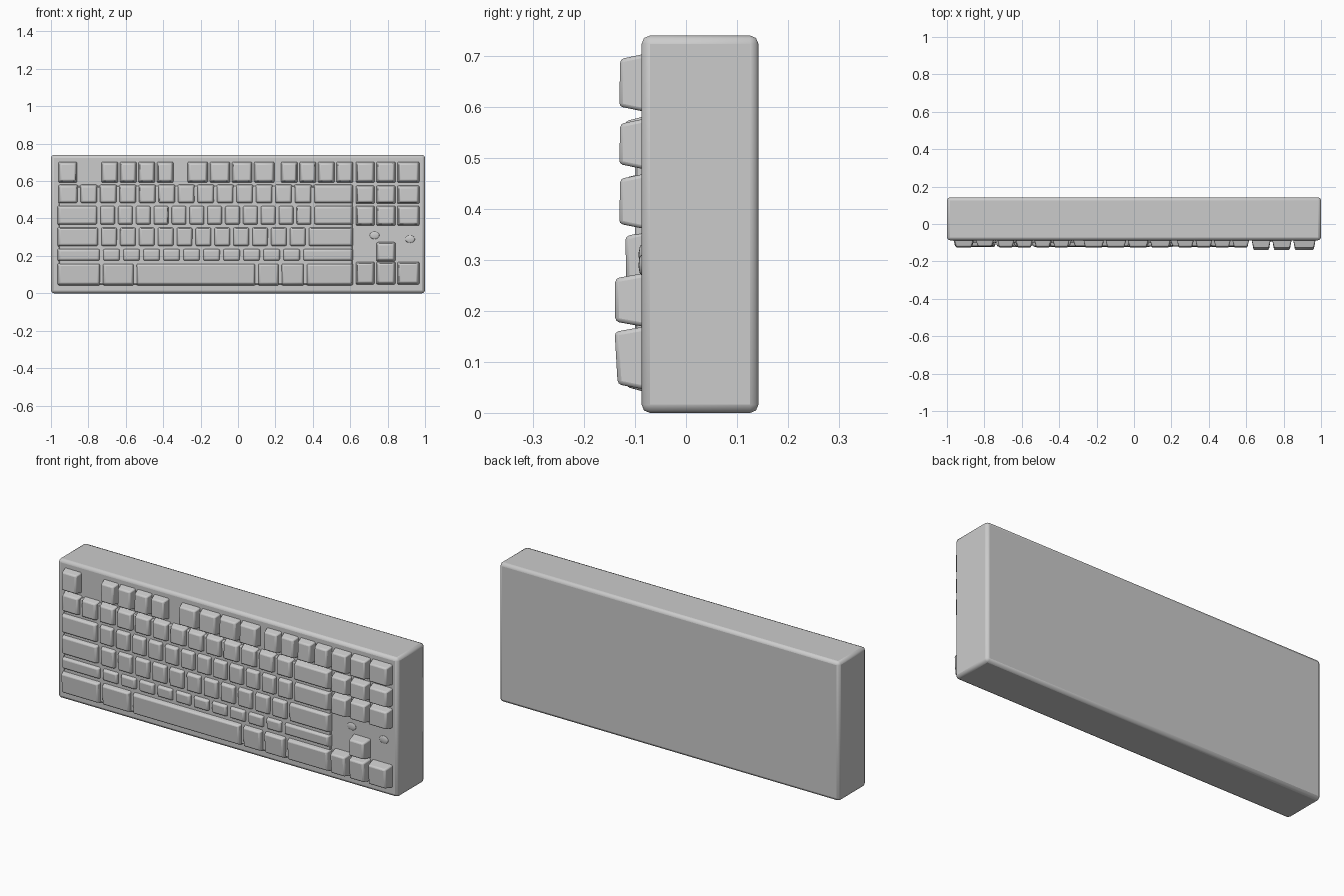
import bpy, bmesh

if "Cube" in bpy.data.objects:
    bpy.data.objects.remove(bpy.data.objects["Cube"])

FACE = -0.087  # front plane of the case


def finish(name, bm, bevel, segments=2):
    bmesh.ops.recalc_face_normals(bm, faces=bm.faces)
    me = bpy.data.meshes.new(name)
    bm.to_mesh(me)
    bm.free()
    ob = bpy.data.objects.new(name, me)
    bpy.context.collection.objects.link(ob)
    mod = ob.modifiers.new("soft_edges", "BEVEL")
    mod.width, mod.segments = bevel, segments
    mod.limit_method = "ANGLE"
    bpy.ops.object.select_all(action="DESELECT")
    ob.select_set(True)
    bpy.context.view_layer.objects.active = ob
    bpy.ops.object.shade_smooth_by_angle()
    return ob


def add_block(bm, x0, x1, z0, z1, back, front, taper=0.0, tilt=0.0):
    """Block facing -y; taper narrows the front, tilt raises its lower edge."""
    a = [bm.verts.new(p) for p in
         ((x0, back, z0), (x1, back, z0), (x1, back, z1), (x0, back, z1))]
    t = taper
    b = [bm.verts.new(p) for p in
         ((x0 + t, front - tilt, z0 + t), (x1 - t, front - tilt, z0 + t),
          (x1 - t, front + tilt, z1 - t), (x0 + t, front + tilt, z1 - t))]
    bm.faces.new(a)
    bm.faces.new(b)
    for i in range(4):
        j = (i + 1) % 4
        bm.faces.new((a[i], a[j], b[j], b[i]))


def split(x0, x1, n):
    return [x0 + (x1 - x0) * i / n for i in range(n + 1)]


def add_keys(bm, edges, z0, z1, front, tilt=0.0, gap=0.003):
    for x0, x1 in zip(edges, edges[1:]):
        add_block(bm, x0 + gap, x1 - gap, z0, z1, FACE + 0.01, front, 0.011, tilt)


# case
bm = bmesh.new()
add_block(bm, -1, 1, 0, 0.74, 0.142, FACE)
finish("case", bm, 0.016)

# shallow bed filling the gaps between main keys
bm = bmesh.new()
add_block(bm, -0.96, 0.615, 0.045, 0.575, FACE + 0.01, -0.1, 0.006)
finish("key_bed", bm, 0.004, 1)

# function row
bm = bmesh.new()
for edges in ([-0.965, -0.855], split(-0.735, -0.34, 4),
              split(-0.275, 0.20, 4), split(0.225, 0.62, 4)):
    add_keys(bm, edges, 0.59, 0.705, -0.125, 0.002)
finish("function_keys", bm, 0.007)

# main typing rows: edges, lower z, upper z, front
rows = [
    ("number_row", [-0.965] + split(-0.85, 0.40, 12) + [0.62], 0.477, 0.583, -0.12, 0.001),
    ("upper_letter_row", [-0.97] + split(-0.745, 0.40, 12) + [0.62], 0.362, 0.472, -0.12, 0),
    ("home_row", [-0.97] + split(-0.74, 0.37, 11) + [0.62], 0.247, 0.357, -0.118, -0.001),
    ("lower_letter_row", [-0.97] + split(-0.73, 0.34, 10) + [0.62], 0.168, 0.242, -0.115, -0.001),
    ("bottom_row", [-0.97, -0.73, -0.55, 0.10, 0.225, 0.36, 0.62], 0.04, 0.163, -0.12, -0.003),
]
for name, edges, z0, z1, front, tilt in rows:
    bm = bmesh.new()
    add_keys(bm, edges, z0, z1, front, tilt)
    finish(name, bm, 0.007)

# navigation cluster
nav = [0.625, 0.735, 0.847, 0.975]
bm = bmesh.new()
for z0, z1 in ((0.59, 0.705), (0.477, 0.578), (0.36, 0.47)):
    add_keys(bm, nav, z0, z1, -0.13, 0.001)
finish("navigation_keys", bm, 0.007)

# arrow keys
bm = bmesh.new()
add_keys(bm, nav, 0.045, 0.17, -0.137, -0.003)
add_keys(bm, nav[1:3], 0.168, 0.275, -0.139)
finish("arrow_keys", bm, 0.008)

# small indicator bumps above the arrows
for i, (x, z) in enumerate(((0.73, 0.31), (0.92, 0.29))):
    bpy.ops.mesh.primitive_uv_sphere_add(segments=16, ring_count=8, radius=1,
                                         location=(x, FACE, z))
    ob = bpy.context.object
    ob.name = f"indicator_{i + 1}"
    ob.scale = (0.026, 0.006, 0.02)
    bpy.ops.object.shade_smooth()
